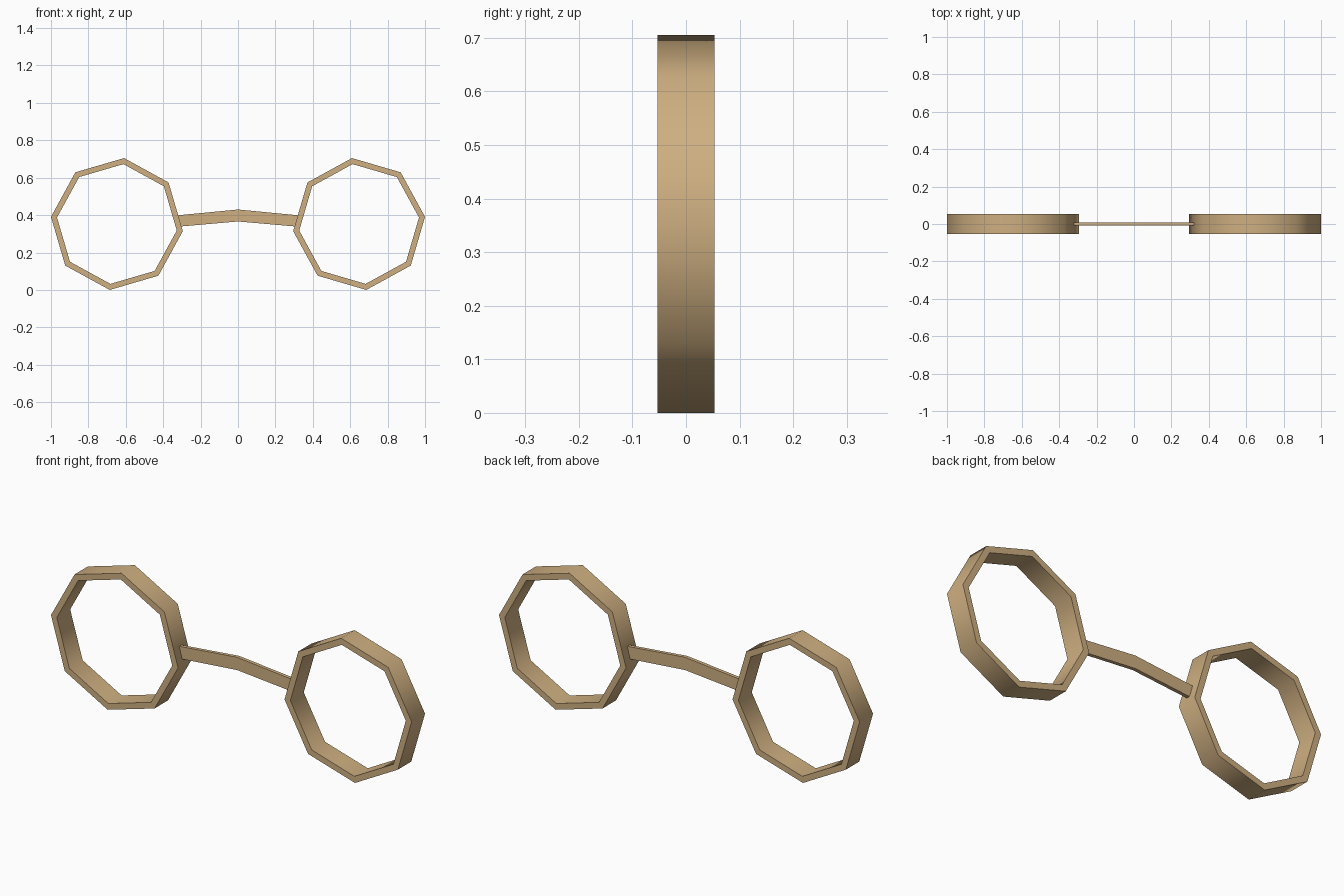
import bpy, bmesh
from math import radians, sin, cos

if "Cube" in bpy.data.objects:
    bpy.data.objects.remove(bpy.data.objects["Cube"])

CX, CZ = 0.6475, 0.3525
R_OUT, R_IN, HALF_DEPTH = 0.3545, 0.322, 0.053
SIDES, TURN = 8, radians(6.2)

tan = bpy.data.materials.new("tan_frame")
tan.diffuse_color = (0.62, 0.43, 0.22, 1)
tan.use_nodes = True
tan.node_tree.nodes["Principled BSDF"].inputs["Base Color"].default_value = tan.diffuse_color


def make_object(name, bm, angle):
    bmesh.ops.recalc_face_normals(bm, faces=bm.faces)
    mesh = bpy.data.meshes.new(name)
    bm.to_mesh(mesh)
    bm.free()
    mesh.materials.append(tan)
    obj = bpy.data.objects.new(name, mesh)
    bpy.context.collection.objects.link(obj)
    bpy.ops.object.select_all(action='DESELECT')
    obj.select_set(True)
    bpy.context.view_layer.objects.active = obj
    bpy.ops.object.shade_smooth_by_angle(angle=radians(angle))
    return obj


# Octagonal lens rims, mirrored left and right
def rim(name, side):
    bm = bmesh.new()
    section = [(R_OUT, -HALF_DEPTH), (R_OUT, HALF_DEPTH),
               (R_IN, HALF_DEPTH), (R_IN, -HALF_DEPTH)]
    loops = []
    for i in range(SIDES):
        a = TURN + i * radians(360 / SIDES)
        loops.append([bm.verts.new((side * (CX + r * cos(a)), y, CZ + r * sin(a)))
                      for r, y in section])
    for i in range(SIDES):
        p, q = loops[i], loops[(i + 1) % SIDES]
        for k in range(4):
            n = (k + 1) % 4
            bm.faces.new((p[k], p[n], q[n], q[k]))
    make_object(name, bm, 60)


rim("right_rim", 1)
rim("left_rim", -1)

# Thin arched nose bridge, ends sunk into the rims
outline = [(-0.31, 0.339), (0, 0.366), (0.31, 0.339),
           (0.322, 0.399), (0, 0.43), (-0.322, 0.399)]
bm = bmesh.new()
front = [bm.verts.new((x, -0.009, z)) for x, z in outline]
back = [bm.verts.new((x, 0.009, z)) for x, z in outline]
for ring in (front, back):
    bm.faces.new((ring[0], ring[1], ring[4], ring[5]))
    bm.faces.new((ring[1], ring[2], ring[3], ring[4]))
for i in range(6):
    j = (i + 1) % 6
    bm.faces.new((front[i], front[j], back[j], back[i]))
make_object("nose_bridge", bm, 30)
